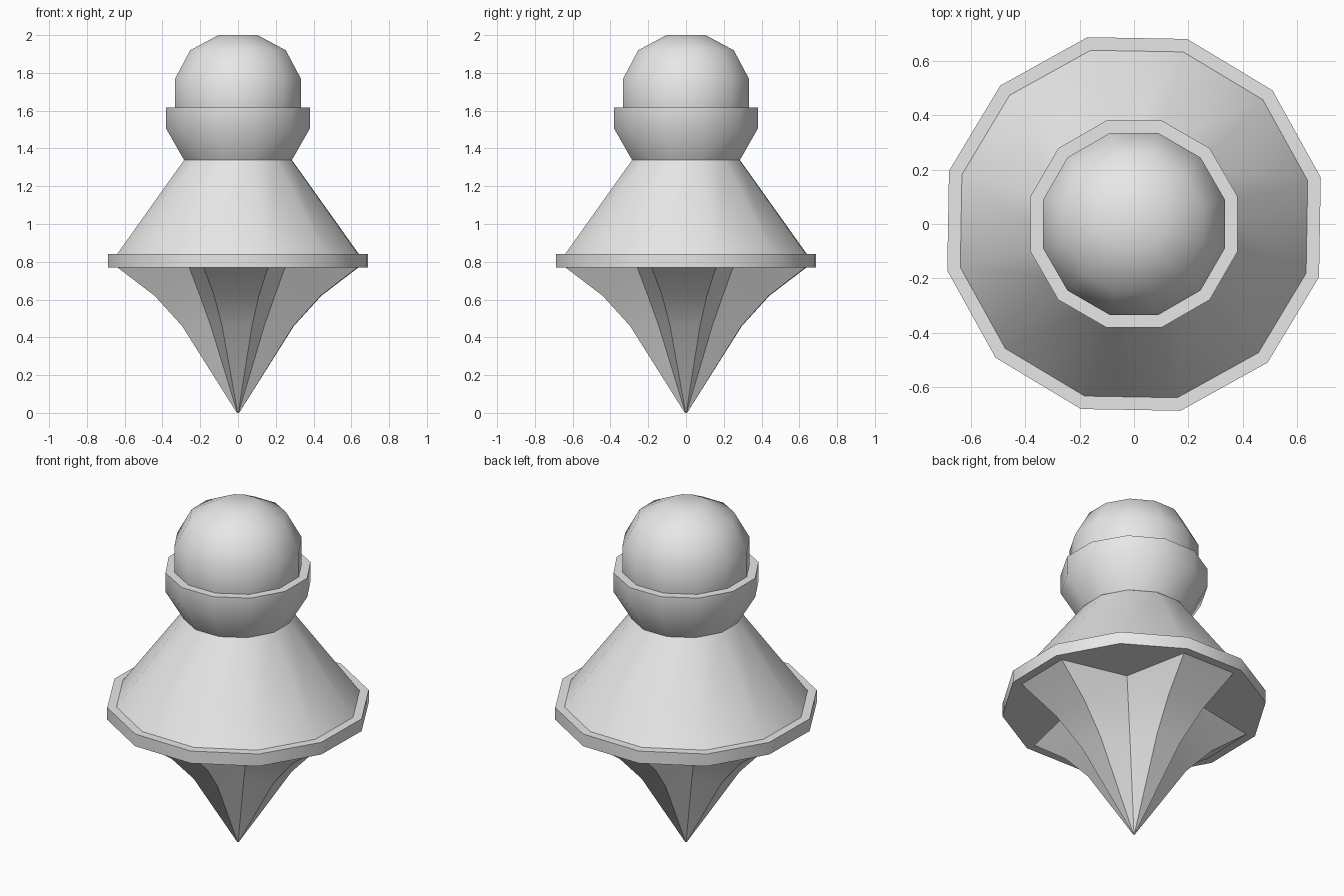
import bpy, math

if "Cube" in bpy.data.objects:
    bpy.data.objects.remove(bpy.data.objects["Cube"])

grey = bpy.data.materials.new("light_grey")
grey.diffuse_color = (0.8, 0.8, 0.8, 1)
grey.use_nodes = True
grey.node_tree.nodes["Principled BSDF"].inputs["Base Color"].default_value = grey.diffuse_color

SIDES = 12


def make_object(name, verts, faces):
    mesh = bpy.data.meshes.new(name)
    mesh.from_pydata(verts, [], faces)
    mesh.materials.append(grey)
    obj = bpy.data.objects.new(name, mesh)
    bpy.context.collection.objects.link(obj)
    bpy.ops.object.select_all(action='DESELECT')
    obj.select_set(True)
    bpy.context.view_layer.objects.active = obj
    bpy.ops.object.shade_smooth_by_angle(angle=math.radians(40))
    return obj


def stack_rings(name, rings, cap_bottom=True, cap_top=True):
    """Skin a list of equal-length rings, bottom to top."""
    n = len(rings[0])
    verts = [v for ring in rings for v in ring]
    faces = []
    for r in range(len(rings) - 1):
        for i in range(n):
            j = (i + 1) % n
            faces.append((r * n + i, r * n + j, (r + 1) * n + j, (r + 1) * n + i))
    if cap_bottom:
        faces.append(tuple(reversed(range(n))))
    if cap_top:
        faces.append(tuple(range((len(rings) - 1) * n, len(rings) * n)))
    return make_object(name, verts, faces)


def turned(name, profile, turn):
    """Twelve-sided turned part from (radius, z) points, bottom to top."""
    angles = [math.radians(turn + 360 * i / SIDES) for i in range(SIDES)]
    return stack_rings(name, [[(r * math.cos(a), r * math.sin(a), z) for a in angles]
                              for r, z in profile])


# Head ball, with its lower part sitting inside the collar
turned("head", [(0.107, 1.36), (0.262, 1.41), (0.346, 1.555), (0.346, 1.767),
                (0.262, 1.92), (0.107, 2.0)], 15)

# Collar bowl around the head
turned("collar", [(0.295, 1.338), (0.394, 1.505), (0.394, 1.617)], 15)

# Sloping skirt and the rim below it
turned("skirt", [(0.66, 0.84), (0.293, 1.34)], 14)
turned("rim", [(0.708, 0.77), (0.708, 0.842)], 14)

# Pointed base: four flat-ended arms with valleys between, tapering to a tip
rings = []
for arm_r, valley_r, z in [(0.006, 0.004, 0.0), (0.305, 0.2, 0.46),
                           (0.455, 0.28, 0.62), (0.66, 0.36, 0.772)]:
    ring = []
    for k in range(4):
        for angle, radius in ((-16, arm_r), (14, arm_r), (44, valley_r)):
            a = math.radians(90 * k + angle)
            ring.append((radius * math.cos(a), radius * math.sin(a), z))
    rings.append(ring)
stack_rings("pointed_base", rings)
